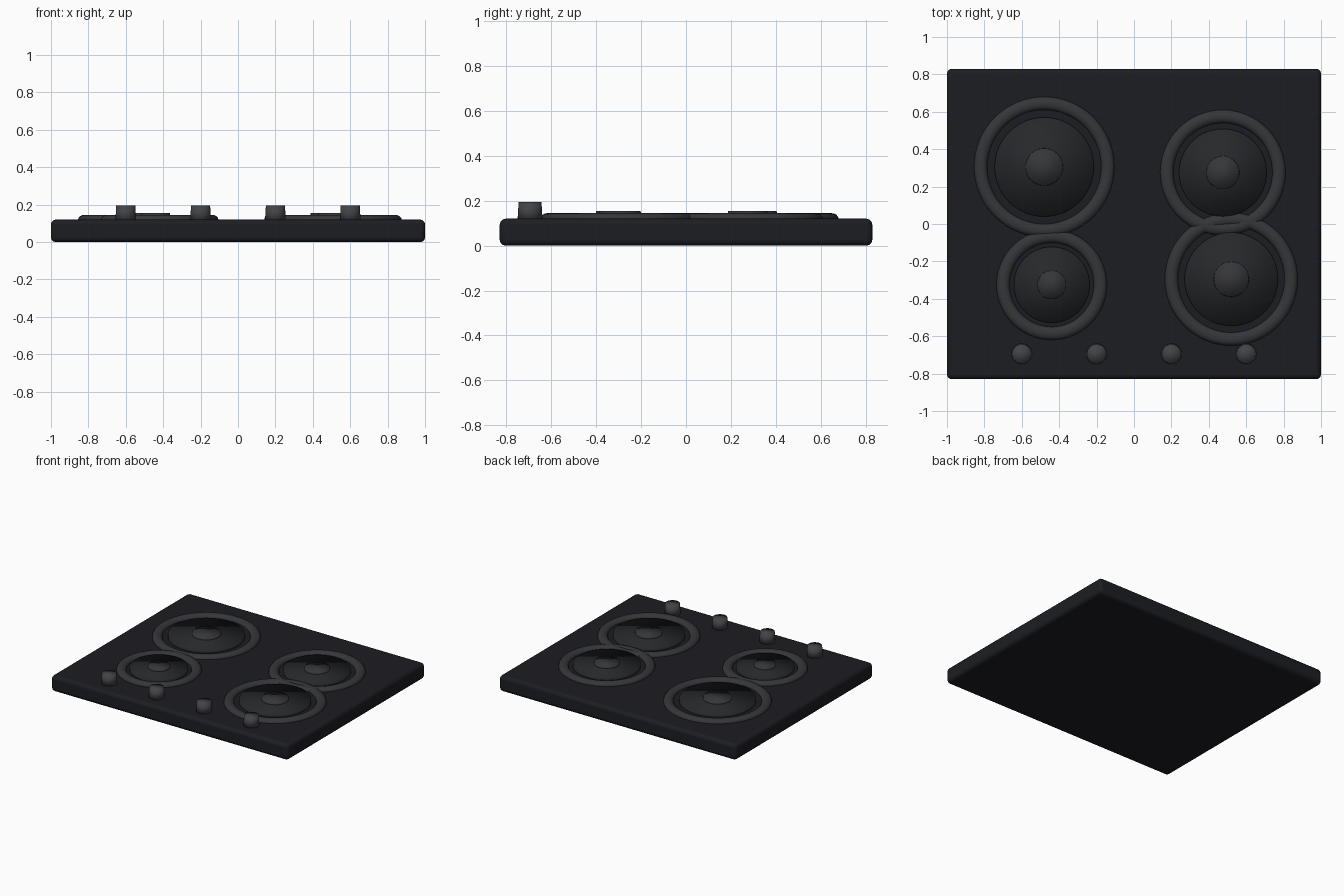
import bpy
from mathutils import Vector

if "Cube" in bpy.data.objects:
    bpy.data.objects.remove(bpy.data.objects["Cube"])

TOP = 0.12  # height of the hob surface


def material(name, r, g, b):
    m = bpy.data.materials.new(name)
    m.diffuse_color = (r, g, b, 1)
    m.use_nodes = True
    m.node_tree.nodes["Principled BSDF"].inputs["Base Color"].default_value = m.diffuse_color
    return m


BODY = material("body_black", 0.012, 0.0125, 0.016)
RING = material("ring_grey", 0.036, 0.037, 0.040)
PLATE = material("plate_black", 0.020, 0.021, 0.023)
CAP = material("cap_grey", 0.036, 0.037, 0.040)
KNOB = material("knob_grey", 0.055, 0.056, 0.062)


def finish(name, mat):
    ob = bpy.context.object
    ob.name = name
    ob.data.materials.append(mat)
    bpy.ops.object.shade_smooth()
    return ob


def disc(name, x, y, z0, z1, r0, r1, mat, verts=48):
    bpy.ops.mesh.primitive_cone_add(vertices=verts, radius1=r0, radius2=r1,
                                    depth=z1 - z0, location=(x, y, (z0 + z1) / 2))
    return finish(name, mat)


# Slab with rounded edges
bpy.ops.mesh.primitive_cube_add(size=1, location=(0, 0, TOP / 2))
slab = bpy.context.object
slab.name = "hob_body"
for v in slab.data.vertices:
    v.co = v.co * Vector((2.0, 1.66, TOP))
slab.data.materials.append(BODY)
bevel = slab.modifiers.new("rounded_edges", 'BEVEL')
bevel.width = 0.025
bevel.segments = 3
bpy.ops.object.shade_smooth_by_angle()

# Burners: trim ring, hot plate and centre cap (x, y, ring radius)
burners = {
    "back_left": (-0.48, 0.305, 0.34),
    "back_right": (0.475, 0.275, 0.30),
    "front_left": (-0.44, -0.325, 0.26),
    "front_right": (0.52, -0.295, 0.32),
}
for place, (x, y, r) in burners.items():
    bpy.ops.mesh.primitive_torus_add(major_radius=r, minor_radius=0.035,
                                     major_segments=64, minor_segments=16,
                                     location=(x, y, TOP))
    ring = finish(place + "_ring", RING)
    for v in ring.data.vertices:
        v.co.z *= 0.72
    disc(place + "_plate", x, y, 0.10, 0.142, r * 0.78, r * 0.78, PLATE, 64)
    disc(place + "_cap", x, y, 0.13, 0.155, r * 0.30, r * 0.29, CAP)

# Control knobs along the front edge
for i, x in enumerate((-0.6, -0.2, 0.2, 0.6)):
    disc(f"knob_{i + 1}", x, -0.695, TOP - 0.01, 0.195, 0.056, 0.051, KNOB, 32)
